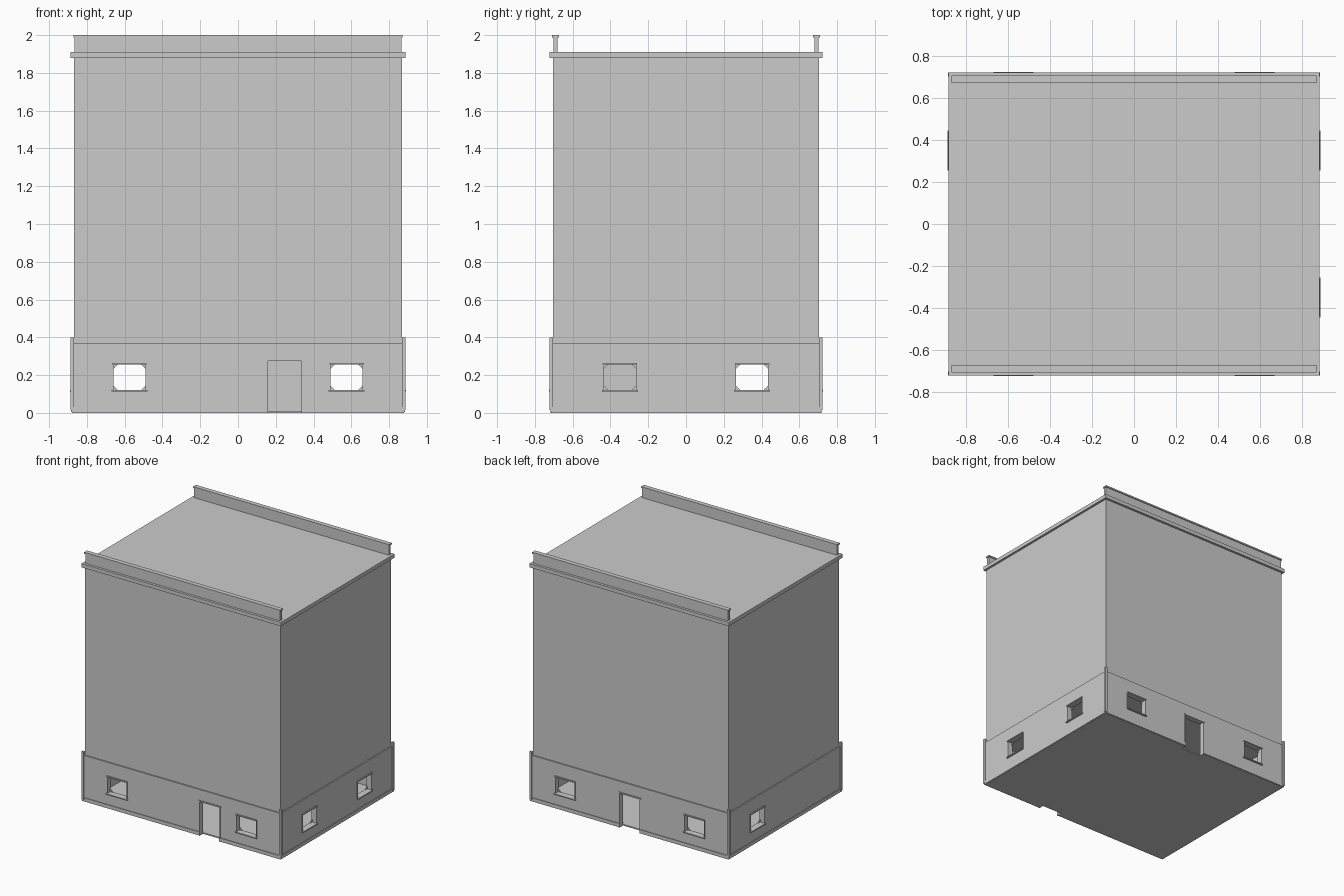
import bpy, bmesh

if "Cube" in bpy.data.objects:
    bpy.data.objects.remove(bpy.data.objects["Cube"])

HX, HY = 0.878, 0.713      # outer half sizes of the ground floor walls
T = 0.04                   # wall thickness
WALL_TOP = 0.37

grey = bpy.data.materials.new("plain_grey")
grey.diffuse_color = (0.6, 0.6, 0.6, 1)
grey.use_nodes = True
grey.node_tree.nodes["Principled BSDF"].inputs["Base Color"].default_value = grey.diffuse_color


def mesh_object(name, bm):
    bmesh.ops.recalc_face_normals(bm, faces=bm.faces)
    me = bpy.data.meshes.new(name)
    bm.to_mesh(me)
    bm.free()
    me.materials.append(grey)
    ob = bpy.data.objects.new(name, me)
    bpy.context.collection.objects.link(ob)
    return ob


def box(name, x0, x1, y0, y1, z0, z1):
    bm = bmesh.new()
    bmesh.ops.create_cube(bm, size=1)
    for v in bm.verts:
        v.co.x = x0 if v.co.x < 0 else x1
        v.co.y = y0 if v.co.y < 0 else y1
        v.co.z = z0 if v.co.z < 0 else z1
    return mesh_object(name, bm)


def cut(ob, cutters):
    for c in cutters:
        m = ob.modifiers.new("cut", 'BOOLEAN')
        m.operation = 'DIFFERENCE'
        m.solver = 'EXACT'
        m.object = c
    dg = bpy.context.evaluated_depsgraph_get()
    me = bpy.data.meshes.new_from_object(ob.evaluated_get(dg))
    ob.modifiers.clear()
    ob.data = me


def side_box(name, side, a0, a1, d0, d1, z0, z1):
    """Box on one side: a runs along the wall, d is the distance outward from its face."""
    if side in ("front", "back"):
        s = -1 if side == "front" else 1
        y = sorted((s * (HY + d0), s * (HY + d1)))
        return box(name, a0, a1, y[0], y[1], z0, z1)
    s = -1 if side == "left" else 1
    x = sorted((s * (HX + d0), s * (HX + d1)))
    return box(name, x[0], x[1], a0, a1, z0, z1)


def corner_brace(name, side, a, z, sa, sz, size=0.022):
    """Small triangular brace in a window corner, on the inner half of the wall."""
    bm = bmesh.new()
    vs = []
    for d in (-T, -T + 0.008):
        for p, q in ((a, z), (a + sa * size, z), (a, z + sz * size)):
            if side in ("front", "back"):
                s = -1 if side == "front" else 1
                co = (p, s * (HY + d), q)
            else:
                s = -1 if side == "left" else 1
                co = (s * (HX + d), p, q)
            vs.append(bm.verts.new(co))
    bm.faces.new(vs[:3])
    bm.faces.new(vs[3:])
    for i in range(3):
        j = (i + 1) % 3
        bm.faces.new((vs[i], vs[j], vs[3 + j], vs[3 + i]))
    mesh_object(name, bm)


windows = [("front", -0.575), ("front", 0.575), ("back", -0.575), ("back", 0.575),
           ("right", -0.35), ("right", 0.35), ("left", 0.35)]
doors = [("front", 0.248), ("back", 0.0)]
W, Z0, Z1 = 0.085, 0.122, 0.255     # window half width, bottom, top
DW, DZ = 0.088, 0.275               # door half width, top

# ground floor walls with openings, and the plinth around their foot
walls = box("ground_floor_walls", -HX, HX, -HY, HY, 0, WALL_TOP)
plinth = box("plinth", -HX - .005, HX + .005, -HY - .005, HY + .005, 0.004, 0.032)
room = box("room_cutter", -HX + T, HX - T, -HY + T, HY - T, -0.1, 0.6)
core = box("core_cutter", -HX, HX, -HY, HY, -0.1, 0.6)
win_cut = [side_box("window_cutter", s, c - W, c + W, -0.1, 0.1, Z0, Z1) for s, c in windows]
door_cut = [side_box("door_cutter", s, c - DW, c + DW, -0.1, 0.1, -0.1, DZ) for s, c in doors]
cut(walls, [room] + win_cut + door_cut)
cut(plinth, [core] + door_cut)
for c in [room, core] + win_cut + door_cut:
    bpy.data.objects.remove(c, do_unlink=True)

# floor inside the walls
box("floor", -HX + T, HX - T, -HY + T, HY - T, 0, 0.01)

# window trims
for s, c in windows:
    side_box(s + "_window_sill", s, c - 0.095, c + 0.095, -0.01, 0.0125, Z0 - 0.008, Z0)
    side_box(s + "_window_lintel", s, c - W - .006, c + W + .006, -0.01, 0.010, Z1, Z1 + 0.008)
    for sa in (-1, 1):
        edge = c + sa * W
        side_box(s + "_window_jamb", s, min(edge, edge + sa * .006), max(edge, edge + sa * .006),
                 -0.01, 0.004, Z0, Z1)
        for z, sz in ((Z0, 1), (Z1, -1)):
            corner_brace(s + "_window_brace", s, edge, z, -sa, sz)

# door trims
for s, c in doors:
    side_box(s + "_door_lintel", s, c - DW - .012, c + DW + .012, -0.01, 0.006, DZ, DZ + 0.01)
    for sa in (-1, 1):
        edge = c + sa * DW
        side_box(s + "_door_jamb", s, min(edge, edge + sa * .008), max(edge, edge + sa * .008),
                 -0.01, 0.004, 0.0, DZ)

# corner posts
for sx in (-1, 1):
    for sy in (-1, 1):
        x = sorted((sx * 0.868, sx * 0.887))
        y = sorted((sy * 0.703, sy * 0.722))
        box("corner_post", x[0], x[1], y[0], y[1], 0.015, 0.40)

# upper storeys and roof slab
box("upper_body", -0.868, 0.868, -0.703, 0.703, WALL_TOP, 1.88)
box("roof_slab", -0.886, 0.886, -0.722, 0.722, 1.88, 1.91)

# parapets with a slightly wider coping, front and back
for sy, side in ((-1, "front"), (1, "back")):
    y = sorted((sy * 0.702, sy * 0.679))
    box(side + "_parapet", -0.865, 0.865, y[0], y[1], 1.91, 1.988)
    y = sorted((sy * 0.709, sy * 0.672))
    box(side + "_coping", -0.871, 0.871, y[0], y[1], 1.988, 2.0)
